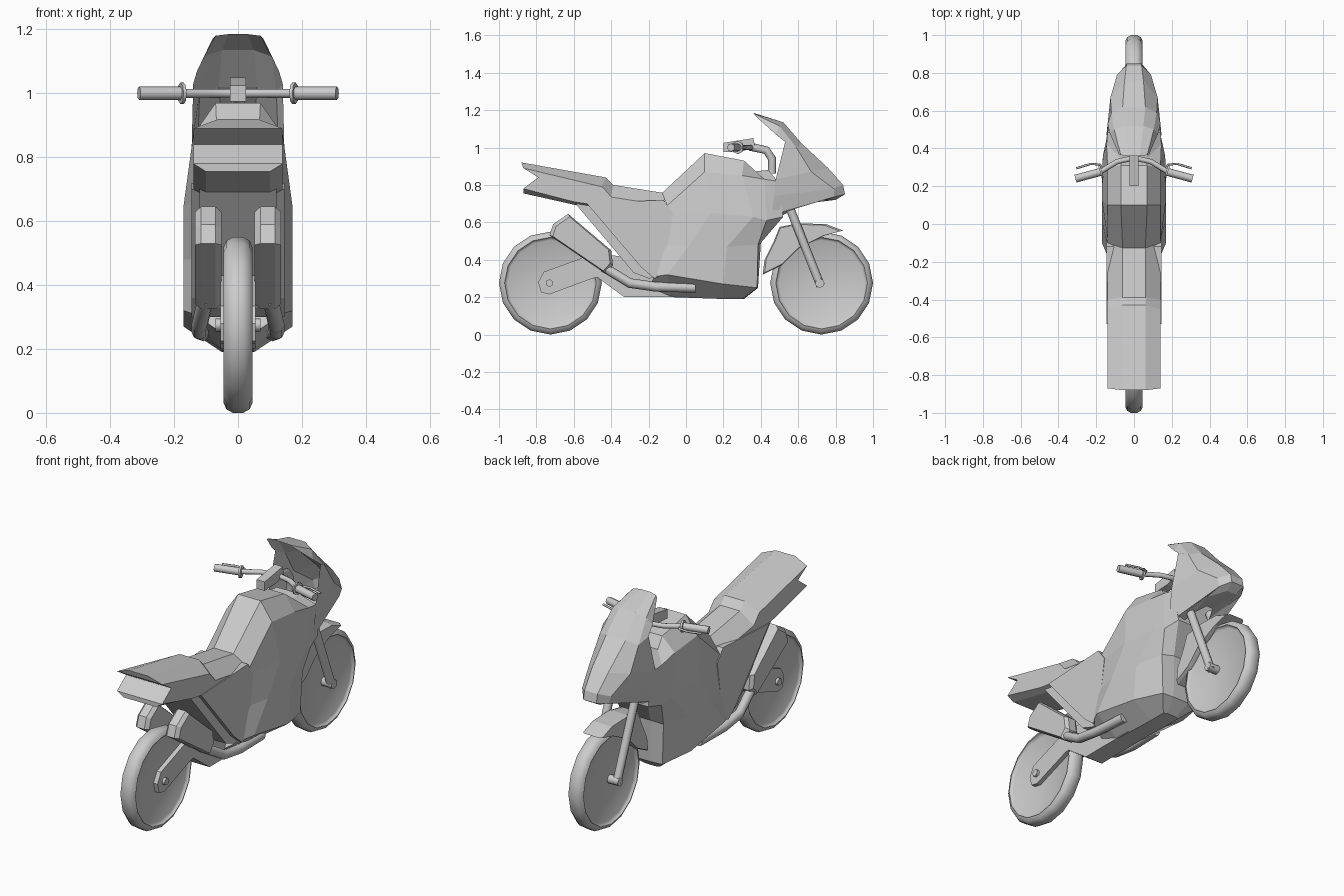
import bpy, bmesh, math

if "Cube" in bpy.data.objects:
    bpy.data.objects.remove(bpy.data.objects["Cube"])

mat = bpy.data.materials.new("plain_grey")
mat.diffuse_color = (0.6, 0.6, 0.6, 1)
mat.use_nodes = True
mat.node_tree.nodes["Principled BSDF"].inputs["Base Color"].default_value = mat.diffuse_color


def make(name, verts, faces, smooth=False):
    me = bpy.data.meshes.new(name)
    me.from_pydata(verts, [], faces)
    bm = bmesh.new()
    bm.from_mesh(me)
    bmesh.ops.remove_doubles(bm, verts=bm.verts, dist=0.0005)
    bmesh.ops.recalc_face_normals(bm, faces=bm.faces)
    bm.to_mesh(me)
    bm.free()
    me.materials.append(mat)
    ob = bpy.data.objects.new(name, me)
    bpy.context.collection.objects.link(ob)
    if smooth:
        bpy.ops.object.select_all(action='DESELECT')
        ob.select_set(True)
        bpy.context.view_layer.objects.active = ob
        bpy.ops.object.shade_smooth_by_angle(angle=math.radians(40))
    return ob


def loft(name, rows, closed=True):
    """Half sections (x, y, z), mirrored in x and joined lengthwise."""
    n = len(rows[0])
    verts, faces = [], []
    for r in rows:
        verts += r + [(-x, y, z) for x, y, z in reversed(r)]
    m = 2 * n
    for i in range(len(rows) - 1):
        for j in range(m if closed else m - 1):
            k = (j + 1) % m
            faces.append((i * m + j, i * m + k, (i + 1) * m + k, (i + 1) * m + j))
    if closed:
        for b in (0, (len(rows) - 1) * m):
            for j in range(n - 1):
                faces.append((b + j, b + j + 1, b + m - 2 - j, b + m - 1 - j))
    return make(name, verts, faces)


def slab(name, poly, x0, x1, edge=0.0, k=1.0):
    """Side outline (y, z) from x0 to x1, with chamfered rims scaled by k."""
    n = len(poly)
    cy, cz = sum(p[0] for p in poly) / n, sum(p[1] for p in poly) / n
    layers = [(x0, k), (x0 + edge, 1), (x1 - edge, 1), (x1, k)] if edge else [(x0, 1), (x1, 1)]
    verts, faces = [], []
    for x, s in layers:
        verts += [(x, cy + (y - cy) * s, cz + (z - cz) * s) for y, z in poly]
    for i in range(len(layers) - 1):
        for j in range(n):
            q = (j + 1) % n
            faces.append((i * n + j, i * n + q, (i + 1) * n + q, (i + 1) * n + j))
    last = (len(layers) - 1) * n
    faces += [tuple(range(n)), tuple(range(last, last + n))]
    return make(name, verts, faces)


def tube(name, pts, r, res=2):
    cu = bpy.data.curves.new(name, 'CURVE')
    cu.dimensions = '3D'
    cu.bevel_depth = r
    cu.bevel_resolution = res
    cu.use_fill_caps = True
    sp = cu.splines.new('POLY')
    sp.points.add(len(pts) - 1)
    for p, c in zip(sp.points, pts):
        p.co = (*c, 1)
    cu.materials.append(mat)
    ob = bpy.data.objects.new(name, cu)
    bpy.context.collection.objects.link(ob)
    bpy.ops.object.select_all(action='DESELECT')
    ob.select_set(True)
    bpy.context.view_layer.objects.active = ob
    bpy.ops.object.convert(target='MESH')


# wheels: tyre and recessed disc in one lathe
def wheel(name, cy):
    half = [(0.03, 0.0), (0.03, 0.23), (0.037, 0.242), (0.045, 0.245), (0.036, 0.264), (0.016, 0.275)]
    prof = half + [(-x, r) for x, r in reversed(half)]
    n, m = 16, len(prof)
    verts, faces = [], []
    for i in range(n):
        a = 2 * math.pi * i / n
        verts += [(x, cy + r * math.sin(a), 0.275 + r * math.cos(a)) for x, r in prof]
        q = (i + 1) % n
        for j in range(m - 1):
            faces.append((i * m + j, i * m + j + 1, q * m + j + 1, q * m + j))
    make(name, verts, faces, True)


wheel("rear_wheel", -0.725)
wheel("front_wheel", 0.725)

# tank and main fairing
loft("tank_and_fairing", [
    [(.06, -.13, .755), (.14, -.10, .69), (.14, -.08, .65), (.14, -.12, .48), (.14, -.17, .31), (.05, -.20, .25)],
    [(.07, .10, .97), (.14, .10, .87), (.17, .13, .65), (.17, .02, .48), (.17, -.10, .32), (.05, -.08, .20)],
    [(.07, .31, .93), (.14, .30, .85), (.165, .36, .63), (.17, .22, .47), (.17, .20, .27), (.05, .20, .19)],
    [(.07, .35, .87), (.145, .42, .83), (.15, .43, .61), (.13, .385, .48), (.12, .38, .25), (.05, .30, .19)],
    [(.07, .44, .88), (.14, .49, .82), (.13, .52, .63), (.06, .40, .49), (.05, .385, .25), (.03, .31, .19)],
])

# seat and notched tail
loft("seat_and_tail", [
    [(.06, -.88, .92), (.14, -.87, .89), (.14, -.79, .84), (.14, -.87, .78), (.10, -.87, .755)],
    [(.06, -.43, .84), (.14, -.45, .79), (.14, -.43, .77), (.14, -.60, .71), (.10, -.58, .69)],
    [(.06, -.39, .80), (.14, -.40, .735), (.14, -.40, .72), (.14, -.40, .68), (.10, -.40, .66)],
    [(.06, -.12, .757), (.14, -.11, .69), (.14, -.10, .68), (.14, -.10, .64), (.10, -.10, .60)],
])

# nose fairing and windscreen shell
loft("nose_and_windscreen", [
    [(.08, .37, 1.17), (.07, .365, 1.18), (.03, .36, 1.185)],
    [(.128, .48, 1.07), (.105, .50, 1.115), (.05, .52, 1.135)],
    [(.14, .53, 1.03), (.12, .59, 1.0), (.06, .62, 1.02)],
    [(.145, .48, .83), (.125, .67, .87), (.05, .76, .89)],
    [(.145, .47, .74), (.09, .79, .78), (.04, .84, .80)],
    [(.14, .46, .64), (.075, .79, .735), (.04, .85, .75)],
    [(.12, .51, .65), (.07, .68, .72), (.03, .80, .72)],
    [(.10, .50, .63), (.05, .56, .69), (.02, .62, .71)],
], closed=False)

# rear side panels and the frame behind them
slab("rear_side_panel", [(-.53, .70), (-.12, .72), (-.07, .65), (-.12, .32), (-.17, .30), (-.24, .36)],
     -.145, .145)
slab("rear_frame", [(-.60, .71), (-.12, .70), (-.10, .31), (-.20, .30), (-.28, .33), (-.38, .45)], -.12, .12)
slab("belly", [(-.48, .31), (-.40, .42), (-.10, .42), (.10, .25), (.02, .20), (-.33, .20)], -.055, .055)

# front fender around the wheel
slab("front_fender", [(.41, .32), (.42, .40), (.47, .50), (.50, .575), (.60, .595), (.75, .59),
                      (.84, .556), (.74, .53), (.60, .46), (.51, .37)], -.06, .06, .018, .94)

# steering block and its stem
slab("steering_block", [(.20, .975), (.20, 1.025), (.36, 1.05), (.37, 1.0), (.30, .98)], -.025, .025)
tube("steering_stem", [(0, .34, 1.005), (0, .43, .985), (0, .46, .94), (0, .46, .86)], .022)
tube("handlebar", [(-.31, .24, 1), (-.18, .275, 1), (-.09, .33, 1), (0, .35, 1),
                   (.09, .33, 1), (.18, .275, 1), (.31, .24, 1)], .014)
tube("front_axle", [(-.095, .715, .275), (.095, .715, .275)], .025)
tube("rear_axle", [(-.07, -.73, .275), (.07, -.73, .275)], .02)

# parts in left and right pairs
for s, side in ((1, "right"), (-1, "left")):
    tube(side + "_fork", [(s * .075, .53, .74), (s * .075, .72, .26)], .023)
    tube(side + "_grip", [(s * .18, .275, 1), (s * .31, .24, 1)], .021)
    tube(side + "_grip_flange", [(s * .17, .278, 1), (s * .18, .275, 1)], .034)
    tube(side + "_lever", [(s * .165, .285, 1), (s * .18, .315, 1), (s * .23, .318, 1), (s * .305, .295, 1)], .006, 1)
    a, b = sorted((s * .052, s * .134))
    slab(side + "_exhaust", [(-.73, .53), (-.71, .59), (-.63, .645), (-.40, .45), (-.39, .37), (-.43, .325)],
         a, b, .018, .9)
    tube(side + "_exhaust_pipe", [(s * .10, -.44, .36), (s * .12, -.30, .275), (s * .12, -.16, .255), (s * .11, .05, .25)], .026)
    a, b = sorted((s * .03, s * .055))
    slab(side + "_swingarm", [(-.79, .28), (-.76, .335), (-.50, .43), (-.36, .42), (-.40, .32), (-.50, .30),
                              (-.73, .215), (-.775, .225)], a, b)
